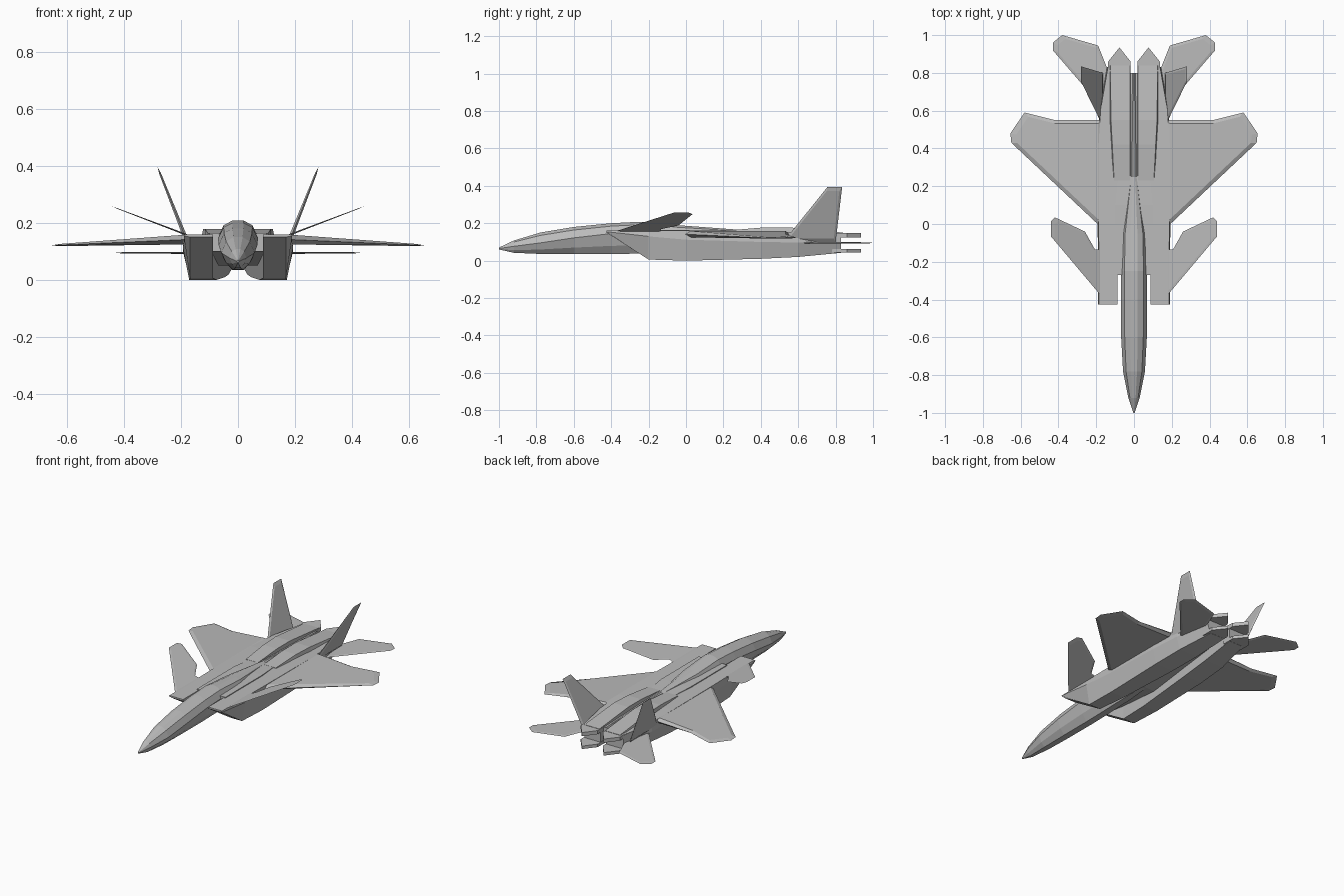
import bpy
import bmesh
from math import cos, sin, radians
from mathutils import Vector

default_cube = bpy.data.objects.get("Cube")
if default_cube:
    bpy.data.objects.remove(default_cube, do_unlink=True)

# One light grey paint for the whole airframe
GREY = (0.5, 0.5, 0.5, 1)
paint = bpy.data.materials.new("light_grey_paint")
paint.use_nodes = True
paint.diffuse_color = GREY
shader = paint.node_tree.nodes["Principled BSDF"]
shader.inputs["Base Color"].default_value = GREY
shader.inputs["Roughness"].default_value = 0.7


def loft(name, rings, mirrored=False):
    """Skin a closed solid through rings of equal point count."""
    bm = bmesh.new()
    loops = [[bm.verts.new(point) for point in ring] for ring in rings]
    count = len(loops[0])
    for first, second in zip(loops, loops[1:]):
        for i in range(count):
            j = (i + 1) % count
            bm.faces.new((first[i], first[j], second[j], second[i]))
    bm.faces.new(loops[0])
    bm.faces.new(loops[-1])
    bmesh.ops.recalc_face_normals(bm, faces=bm.faces)
    mesh = bpy.data.meshes.new(name)
    bm.to_mesh(mesh)
    bm.free()
    mesh.materials.append(paint)
    obj = bpy.data.objects.new(name, mesh)
    bpy.context.collection.objects.link(obj)
    if mirrored:
        obj.modifiers.new("Mirror", "MIRROR").use_mirror_merge = False
    return obj


def blade(name, outline, origin, angle, root_half, tip_half, inset=0.86):
    """Thin bevelled surface; outline is (span, y), tilted up by angle."""
    out = Vector((cos(radians(angle)), 0, sin(radians(angle))))
    normal = Vector((-out.z, 0, out.x))
    base = Vector((origin[0], 0, origin[1]))
    span = max(s for s, y in outline)
    mid_s = sum(s for s, y in outline) / len(outline)
    mid_y = sum(y for s, y in outline) / len(outline)

    def ring(side):
        scale = inset if side else 1
        points = []
        for s, y in outline:
            s = mid_s + (s - mid_s) * scale
            y = mid_y + (y - mid_y) * scale
            half = root_half + (tip_half - root_half) * s / span
            points.append(base + out * s + normal * half * side + Vector((0, y, 0)))
        return points

    return loft(name, [ring(-1), ring(0), ring(1)], mirrored=True)


# Forward fuselage, canopy and spine: y, half width, bottom, waist, top
PROFILE = [(0.28, 1), (0.72, 0.72), (1, 0), (0.72, -0.6), (0.3, -1)]


def fuselage_ring(y, width, bottom, waist, top):
    half = []
    for across, up in PROFILE:
        height = (top - waist) if up > 0 else (waist - bottom)
        half.append((across * width, y, waist + up * height))
    return half + [(-x, y, z) for x, y, z in reversed(half)]


loft("fuselage", [fuselage_ring(*station) for station in (
    (-1, 0.003, 0.06, 0.065, 0.07),
    (-0.92, 0.03, 0.042, 0.077, 0.108),
    (-0.78, 0.058, 0.036, 0.095, 0.15),
    (-0.6, 0.068, 0.035, 0.122, 0.18),
    (-0.4, 0.07, 0.035, 0.145, 0.2),
    (-0.25, 0.07, 0.038, 0.15, 0.208),
    (-0.05, 0.065, 0.045, 0.15, 0.19),
    (0.25, 0.02, 0.06, 0.14, 0.168),
    (0.8, 0.012, 0.08, 0.13, 0.15),
)])

# Centre deck joining the two nacelles: y, half width, bottom, top
loft("centre_deck", [
    [(-w, y, low), (w, y, low), (w, y, top), (-w, y, top)]
    for y, w, low, top in (
        (-0.27, 0.1, 0.1, 0.165),
        (0.1, 0.1, 0.05, 0.165),
        (0.8, 0.03, 0.09, 0.145),
    )
])

# Nacelles with raked intakes: y, inner, outer, top, ledge, bottom
loft("nacelle", [
    [(inner, y, top), (outer, y, top), (outer + 0.005, y, ledge),
     (outer - 0.017, y, low), (inner, y, low)]
    for y, inner, outer, top, ledge, low in (
        (-0.425, 0.088, 0.185, 0.16, 0.155, 0.15),
        (-0.2, 0.088, 0.185, 0.16, 0.13, 0.006),
        (0, 0.075, 0.188, 0.16, 0.112, 0),
        (0.4, 0.045, 0.188, 0.158, 0.1, 0.01),
        (0.6, 0.032, 0.178, 0.152, 0.097, 0.02),
        (0.83, 0.02, 0.138, 0.146, 0.095, 0.042),
    )
], mirrored=True)

# Raised engine covers: y, outer edge, top
loft("engine_cover", [
    [(0.018, y, 0.13), (outer, y, 0.13), (outer - 0.01, y, top), (0.02, y, top)]
    for y, outer, top in (
        (0.23, 0.115, 0.162),
        (0.42, 0.125, 0.178),
        (0.55, 0.132, 0.178),
        (0.84, 0.135, 0.15),
    )
], mirrored=True)

# Pointed nozzle flaps, upper and lower
FLAP = [(0.018, 0.78), (0.137, 0.78), (0.137, 0.86), (0.077, 0.935), (0.018, 0.86)]
for name, low, high in (("upper_nozzle_flap", 0.125, 0.148),
                        ("lower_nozzle_flap", 0.043, 0.062)):
    loft(name, [[(x, y, z) for x, y in FLAP] for z in (low, high)], mirrored=True)

# Lifting and tail surfaces
blade("wing", [(0, -0.04), (0.5, 0.43), (0.505, 0.48), (0.43, 0.59),
               (0.27, 0.55), (0, 0.55)], (0.15, 0.143), -2.5, 0.018, 0.003)
blade("canard", [(-0.02, -0.39), (0.273, -0.065), (0.273, 0.015), (0.25, 0.035),
                 (0.08, -0.04), (0.02, -0.14), (-0.02, -0.14)],
      (0.185, 0.16), 20.8, 0.003, 0.001)
blade("tailplane", [(0, 0.56), (0.31, 0.92), (0.31, 0.96), (0.26, 1),
                    (0.07, 0.945), (0.02, 0.82), (0, 0.8)],
      (0.12, 0.095), 0, 0.004, 0.002)
blade("tail_fin", [(0, 0.52), (0.317, 0.757), (0.317, 0.835), (0, 0.8)],
      (0.165, 0.1), 68.4, 0.008, 0.003)
